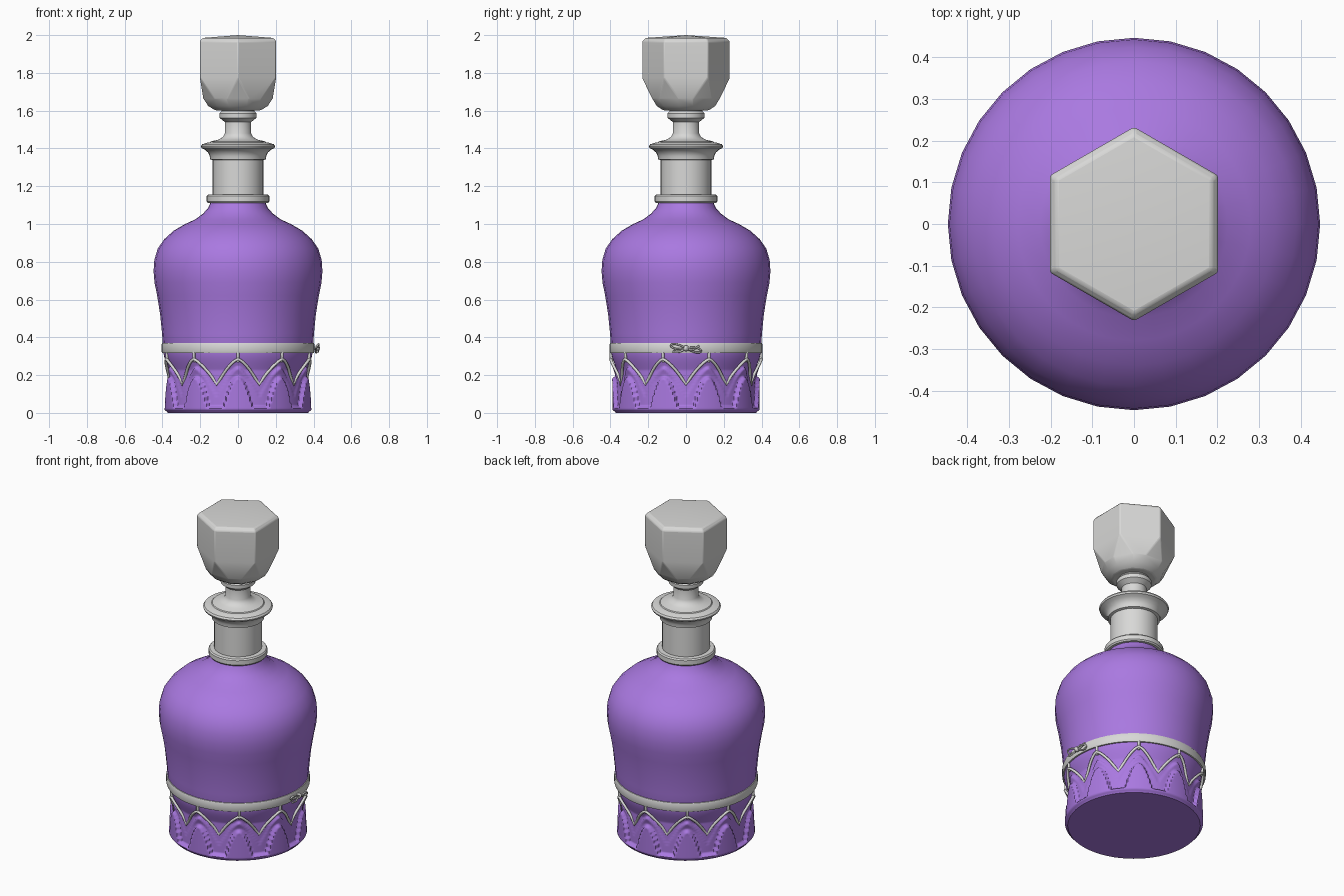
import bpy, bmesh
from math import sin, cos, pi, radians
from mathutils import Vector

if "Cube" in bpy.data.objects:
    bpy.data.objects.remove(bpy.data.objects["Cube"])

PETALS = 10
STEP = 2 * pi / PETALS


def material(name, rgb):
    m = bpy.data.materials.new(name)
    m.use_nodes = True
    m.diffuse_color = (*rgb, 1)
    bsdf = m.node_tree.nodes["Principled BSDF"]
    bsdf.inputs["Base Color"].default_value = (*rgb, 1)
    bsdf.inputs["Roughness"].default_value = 0.5
    return m


purple = material("purple glass", (0.40, 0.19, 0.75))
silver = material("silver", (0.69, 0.69, 0.68))


def finish(name, bm, mat, angle=35):
    bmesh.ops.remove_doubles(bm, verts=bm.verts, dist=1e-5)
    bmesh.ops.recalc_face_normals(bm, faces=bm.faces)
    me = bpy.data.meshes.new(name)
    bm.to_mesh(me)
    bm.free()
    ob = bpy.data.objects.new(name, me)
    bpy.context.collection.objects.link(ob)
    me.materials.append(mat)
    bpy.ops.object.select_all(action='DESELECT')
    ob.select_set(True)
    bpy.context.view_layer.objects.active = ob
    bpy.ops.object.shade_smooth_by_angle(angle=radians(angle))
    return ob


def surface(name, rows, mat, seg, radius, angle=35, cap=False):
    """Revolve rows around z; radius(row, theta) gives (r, z)."""
    bm = bmesh.new()
    rings = []
    for row in rows:
        ring = []
        for i in range(seg):
            t = 2 * pi * i / seg
            r, z = radius(row, t)
            ring.append(bm.verts.new((r * sin(t), -r * cos(t), z)))
        rings.append(ring)
    for a, b in zip(rings, rings[1:]):
        for i in range(seg):
            j = (i + 1) % seg
            bm.faces.new((a[i], a[j], b[j], b[i]))
    if cap:
        bm.faces.new(rings[0])
        bm.faces.new(rings[-1])
    return finish(name, bm, mat, angle)


def lathe(name, pts, mat, seg=32, angle=35):
    return surface(name, pts, mat, seg, lambda p, t: p, angle, True)


def tube(name, pts, mat, size, closed=False):
    cu = bpy.data.curves.new(name, 'CURVE')
    cu.dimensions = '3D'
    cu.bevel_depth = size
    cu.bevel_resolution = 2
    cu.use_fill_caps = True
    sp = cu.splines.new('POLY')
    sp.points.add(len(pts) - 1)
    for p, co in zip(sp.points, pts):
        p.co = (*co, 1)
    sp.use_cyclic_u = closed
    sp.use_smooth = True
    cu.materials.append(mat)
    ob = bpy.data.objects.new(name, cu)
    bpy.context.collection.objects.link(ob)
    return ob


# Bottle body above the petals
lathe("bottle_body", [
    (0.385, 0.30), (0.398, 0.36), (0.402, 0.42), (0.412, 0.52), (0.428, 0.62),
    (0.442, 0.69), (0.447, 0.75), (0.443, 0.81), (0.425, 0.87), (0.390, 0.92),
    (0.340, 0.965), (0.280, 1.0), (0.225, 1.025), (0.185, 1.055),
    (0.158, 1.085), (0.145, 1.115)], purple, angle=60)


# Petal skirt: pointed arches raised from a flared core
def smooth(x):
    x = min(max(x, 0), 1)
    return x * x * (3 - 2 * x)


def offset(t):
    return abs((t / STEP + 0.5) % 1 - 0.5) * 2


def core(z):
    return 0.35 + 0.045 * smooth((z - 0.16) / 0.17)


def skirt(z, t):
    u = offset(t)
    outer = 0.10 + 0.15 * (1 - u ** 1.4)
    inner = 0.20 * (1 - (u / 0.72) ** 2)
    r = core(z) + 0.018 * smooth((outer - z) / 0.016)
    r += 0.022 * smooth((inner - z) / 0.022)
    r = max(r, 0.39 - 0.025 * smooth((z - 0.022) / 0.02))
    return r - 0.018 * (1 - smooth(z / 0.02)), z


surface("petal_skirt", [0.32 * i / 56 for i in range(57)], purple, 240, skirt, 50)
lathe("bottle_base", [(0.34, 0.0), (0.374, 0.0), (0.37, 0.004)], purple, 64)

# Silver arches and the stubs hanging them from the band
path = []
for i in range(PETALS * 16):
    t = STEP * i / 16
    z = 0.15 + 0.135 * (1 - offset(t) ** 1.35)
    r = core(z) + 0.012
    path.append((r * sin(t), -r * cos(t), z))
tube("silver_arches", path, silver, 0.008, True)
for k in range(PETALS):
    t = STEP * k
    tube("arch_stub", [(r * sin(t), -r * cos(t), z)
                       for r, z in ((0.388, 0.27), (0.397, 0.295), (0.397, 0.33))],
         silver, 0.008)

# Silver band around the waist
lathe("waist_band", [(0.385, 0.315), (0.402, 0.317), (0.405, 0.325),
                     (0.405, 0.362), (0.402, 0.37), (0.385, 0.372)], silver, 64)

# Small bow on the left side of the band
for s in (-1, 1):
    loop = []
    for i in range(20):
        a = 2 * pi * i / 20
        along = 0.04 * (1 - cos(a))
        loop.append((0.42 + 0.008 * sin(a), s * along,
                     0.342 + 0.016 * sin(a) * sin(a / 2) - s * along * 0.18))
    tube("bow_loop", loop, silver, 0.005, True)
    tube("bow_tail", [(0.418, 0, 0.34), (0.424, s * 0.035, 0.328 + 0.005 * s),
                      (0.42, s * 0.07, 0.325 + 0.03 * (s > 0))], silver, 0.005)
bm = bmesh.new()
bmesh.ops.create_uvsphere(bm, u_segments=12, v_segments=8, radius=0.016)
bmesh.ops.translate(bm, verts=bm.verts, vec=(0.419, 0, 0.342))
finish("bow_knot", bm, silver, 60)

# Neck collar, neck and flared lip
lathe("neck_collar", [(0.13, 1.11), (0.160, 1.112), (0.166, 1.12), (0.166, 1.147),
                      (0.160, 1.155), (0.13, 1.157)], silver)
lathe("neck", [(0.134, 1.14), (0.134, 1.338), (0.148, 1.342), (0.150, 1.36),
               (0.158, 1.378), (0.175, 1.393), (0.193, 1.402), (0.197, 1.412),
               (0.190, 1.422), (0.165, 1.43), (0.150, 1.432)], silver)

# Stopper stem
lathe("stopper_stem", [(0.155, 1.425), (0.145, 1.437), (0.105, 1.446), (0.080, 1.46),
                       (0.070, 1.48), (0.070, 1.54), (0.085, 1.552), (0.098, 1.562),
                       (0.099, 1.585), (0.088, 1.597), (0.088, 1.61)], silver)

# Faceted six-sided stopper with cut lower corners
bm = bmesh.new()


def ring(r, z, spread=0):
    for k in range(6):
        for s in ((-1, 1) if spread else (0,)):
            a = radians(90 + 60 * k + s * spread)
            bm.verts.new((r * cos(a), r * sin(a), z))


ring(0.215, 1.985)
ring(0.233, 1.968)
ring(0.233, 1.775)
ring(0.188, 1.665, 18)
ring(0.162, 1.625, 17)
ring(0.125, 1.602, 15)
bm.verts.new(Vector((0, 0, 2.0)))
bmesh.ops.convex_hull(bm, input=bm.verts)
bmesh.ops.dissolve_limit(bm, angle_limit=radians(2), verts=bm.verts, edges=bm.edges)
stopper = finish("stopper", bm, silver, 28)
bevel = stopper.modifiers.new("soft edges", 'BEVEL')
bevel.width = 0.006
bevel.segments = 2
bevel.limit_method = 'ANGLE'
bevel.angle_limit = radians(28)
